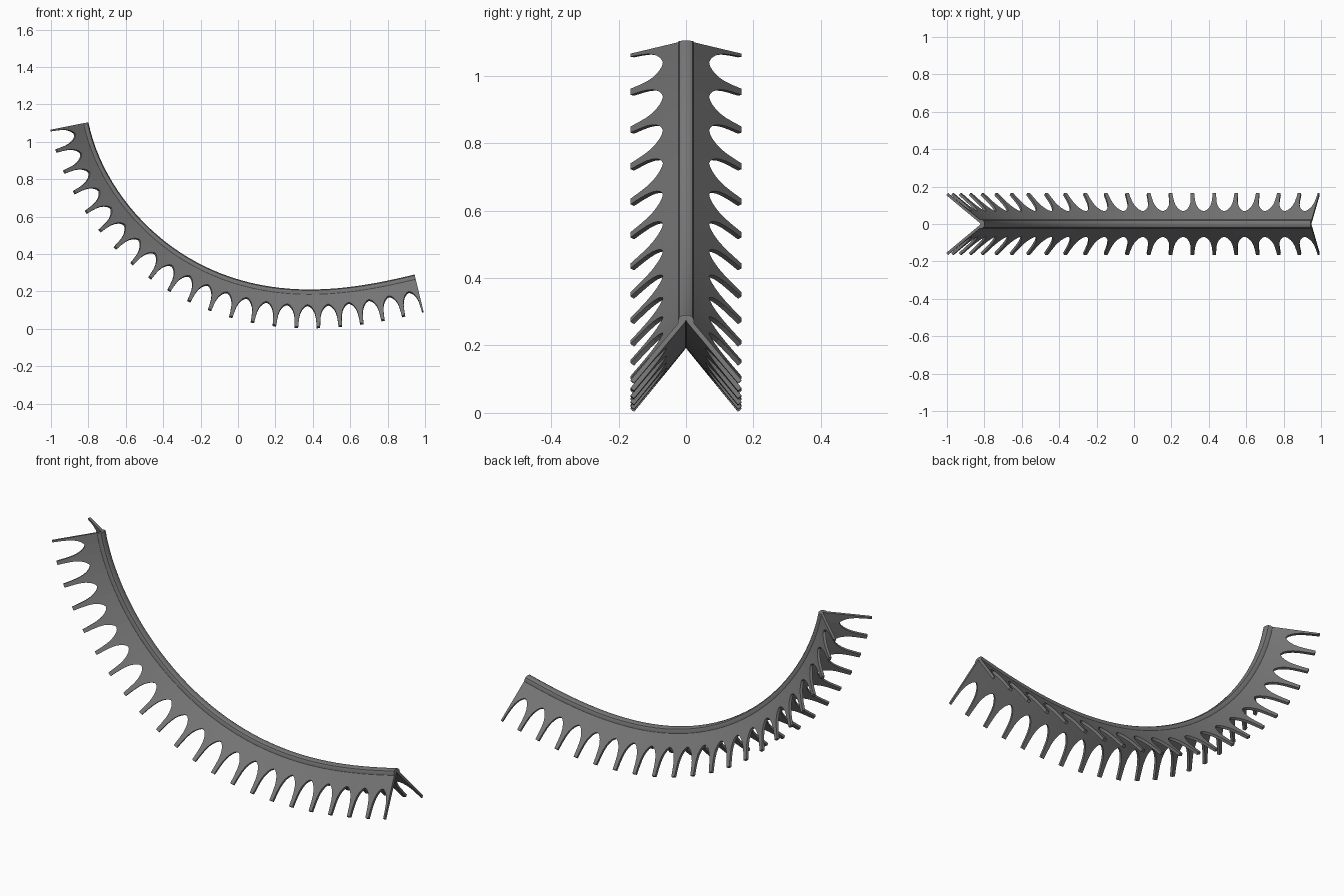
import bpy
import bmesh
from mathutils import Vector

cube = bpy.data.objects.get("Cube")
if cube:
    bpy.data.objects.remove(cube, do_unlink=True)

BAYS = 21
REACH = 0.205   # distance from the ridge top to the spike tips

# Spike-tip curve: spike number -> (x, z), one smooth curve through five points
KNOTS = {0: (-1.0, 1.065), 5: (-0.738, 0.525), 10: (-0.262, 0.148),
         16: (0.43, 0.007), 21: (0.992, 0.092)}


def tip(u):
    p = Vector((0, 0))
    for k, co in KNOTS.items():
        w = 1.0
        for m in KNOTS:
            if m != k:
                w *= (u - m) / (k - m)
        p += Vector(co) * w
    return p


def place(u, y, drop):
    """Point at spike position u, sideways y, and drop below the ridge top."""
    t = (tip(u + 0.01) - tip(u - 0.01)).normalized()
    p = tip(u) + Vector((-t.y, t.x)) * (REACH - drop)
    return Vector((p.x, y, p.y))


def finish(bm, name, mat):
    mesh = bpy.data.meshes.new(name)
    bm.to_mesh(mesh)
    bm.free()
    mesh.materials.append(mat)
    obj = bpy.data.objects.new(name, mesh)
    bpy.context.collection.objects.link(obj)
    return obj


grey = bpy.data.materials.new("dark_grey")
grey.use_nodes = True
colour = (0.18, 0.18, 0.18, 1)
grey.diffuse_color = colour
grey.node_tree.nodes["Principled BSDF"].inputs["Base Color"].default_value = colour

# Side plates: each bay is a plate with a pointed arch cut between two spikes
# (fraction of the way to the tip, half width of the arch opening in bays)
ARCH = [(0, 0), (0.37, 0), (0.39, 0.09), (0.43, 0.18), (0.49, 0.26),
        (0.57, 0.33), (0.68, 0.38), (0.82, 0.405), (1, 0.42)]


def plate_point(u, s):
    return place(u, 0.012 + 0.153 * s, 0.012 + 0.188 * s)


bm = bmesh.new()
for bay in range(BAYS):
    for (s0, g0), (s1, g1) in zip(ARCH, ARCH[1:]):
        left = [(bay, s0), (bay + 0.5 - g0, s0), (bay + 0.5 - g1, s1), (bay, s1)]
        right = [(bay + 0.5 + g0, s0), (bay + 1, s0), (bay + 1, s1), (bay + 0.5 + g1, s1)]
        for quad in (left, right):
            bm.faces.new([bm.verts.new(plate_point(u, s)) for u, s in quad])
bmesh.ops.remove_doubles(bm, verts=bm.verts, dist=0.0005)
plates = finish(bm, "spiked_side_plates", grey)
solid = plates.modifiers.new("thickness", "SOLIDIFY")
solid.thickness = 0.014
solid.offset = -1
mirror = plates.modifiers.new("other_side", "MIRROR")
mirror.use_axis = (False, True, False)
mirror.use_mirror_merge = False

# Ridge cap: a rounded strip swept along the top
half = [(0.024, 0.029), (0.024, 0.016), (0.019, 0.006), (0.010, 0.001)]
section = half + [(-y, d) for y, d in reversed(half)] + [(0, 0.018)]
bm = bmesh.new()
rings = [[bm.verts.new(place(i / 2, y, d)) for y, d in section]
         for i in range(BAYS * 2 + 1)]
count = len(section)
for a, b in zip(rings, rings[1:]):
    for j in range(count):
        k = (j + 1) % count
        bm.faces.new((a[j], a[k], b[k], b[j]))
bm.faces.new(rings[0])
bm.faces.new(rings[-1])
bmesh.ops.recalc_face_normals(bm, faces=bm.faces)
cap = finish(bm, "ridge_cap", grey)
bpy.ops.object.select_all(action="DESELECT")
cap.select_set(True)
bpy.context.view_layer.objects.active = cap
bpy.ops.object.shade_smooth_by_angle(angle=0.6)
